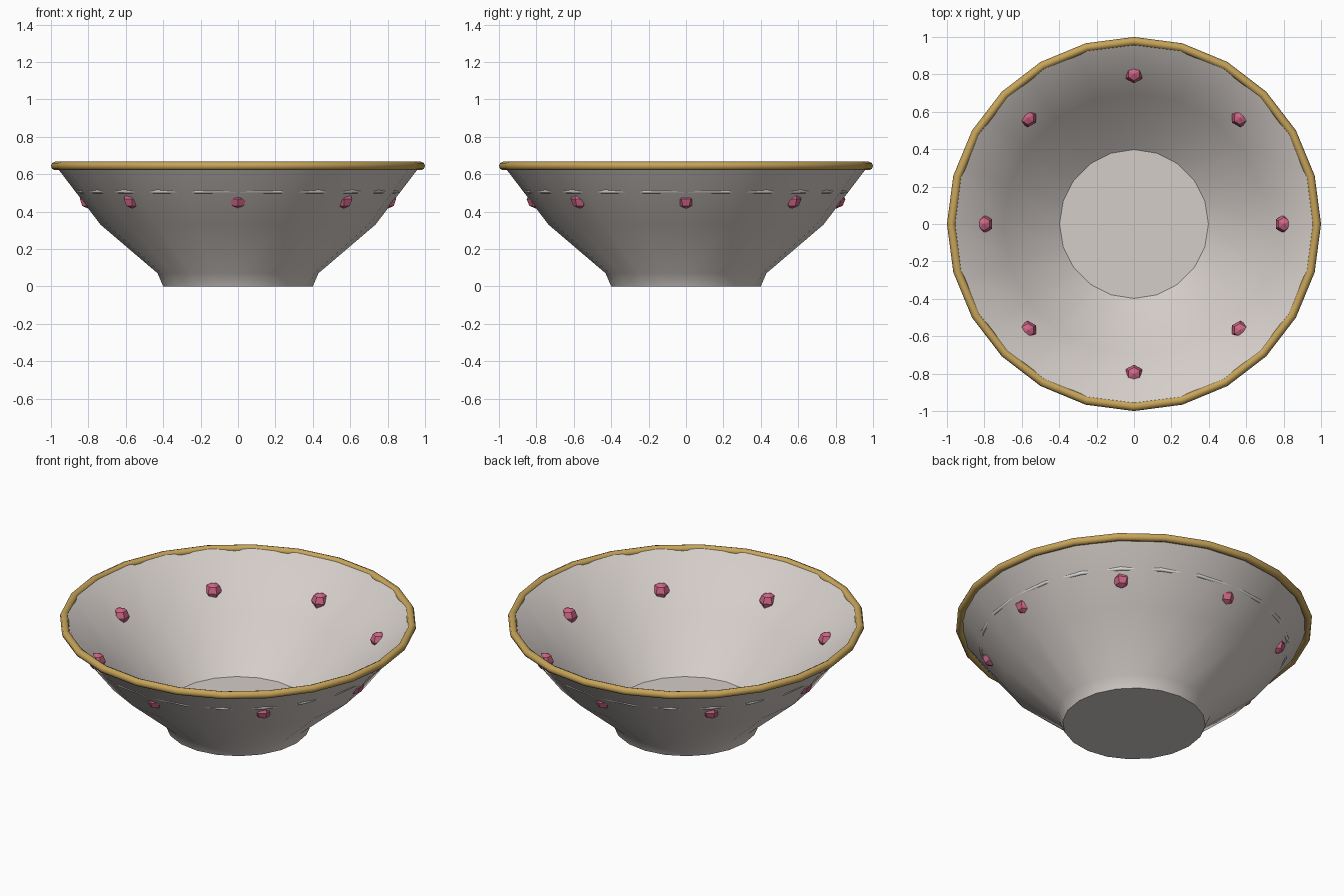
import bpy, bmesh, math

if "Cube" in bpy.data.objects:
    bpy.data.objects.remove(bpy.data.objects["Cube"])


def material(name, rgb):
    m = bpy.data.materials.new(name)
    m.diffuse_color = (*rgb, 1)
    m.use_nodes = True
    m.node_tree.nodes["Principled BSDF"].inputs["Base Color"].default_value = m.diffuse_color
    return m


PORCELAIN = material("warm_porcelain", (0.66, 0.61, 0.58))
GOLD = material("gold", (0.57, 0.37, 0.10))
PINK = material("pink_gem", (0.61, 0.13, 0.24))
SILVER = material("pale_silver", (0.72, 0.70, 0.68))


def lathe(name, profile, sides, mat, closed=False):
    """Revolve (radius, height) points; cap both ends unless the profile is closed."""
    bm = bmesh.new()
    rings = []
    for r, z in profile:
        rings.append([bm.verts.new((r * math.cos(math.tau * i / sides),
                                    r * math.sin(math.tau * i / sides), z))
                      for i in range(sides)])
    pairs = list(zip(rings, rings[1:]))
    if closed:
        pairs.append((rings[-1], rings[0]))
    else:
        bm.faces.new(rings[0])
        bm.faces.new(rings[-1])
    for a, b in pairs:
        for i in range(sides):
            j = (i + 1) % sides
            bm.faces.new((a[i], a[j], b[j], b[i]))
    bmesh.ops.recalc_face_normals(bm, faces=bm.faces)
    mesh = bpy.data.meshes.new(name)
    bm.to_mesh(mesh)
    bm.free()
    mesh.materials.append(mat)
    ob = bpy.data.objects.new(name, mesh)
    bpy.context.collection.objects.link(ob)
    return ob


def smooth(ob, degrees):
    bpy.ops.object.select_all(action='DESELECT')
    ob.select_set(True)
    bpy.context.view_layer.objects.active = ob
    bpy.ops.object.shade_smooth_by_angle(angle=math.radians(degrees))


def circle(radius, z, tube, n):
    return [(radius + tube * math.cos(math.tau * k / n),
             z + tube * math.sin(math.tau * k / n)) for k in range(n)]


# Bowl: outer wall upwards, lip, then inner wall down to the floor
bowl = lathe("bowl", [(0.40, 0), (0.43, 0.07), (0.735, 0.33), (0.984, 0.657),
                      (0.957, 0.65), (0.70, 0.36), (0.398, 0.12)], 20, PORCELAIN)
smooth(bowl, 35)

# Rim ring around the lip
rim = lathe("gold_rim", circle(0.977, 0.644, 0.023, 8), 24, GOLD, closed=True)
smooth(rim, 50)

# Thin ring set into the wall, showing only at the flats of the bowl
band = lathe("inlaid_ring", circle(0.857, 0.509, 0.012, 8), 24, SILVER, closed=True)
smooth(band, 50)

# Eight gems set through the wall
for i in range(8):
    a = math.tau * i / 8
    bpy.ops.mesh.primitive_uv_sphere_add(
        segments=6, ring_count=4, radius=0.05,
        location=(0.802 * math.cos(a), 0.802 * math.sin(a), 0.466),
        rotation=(0, 0, math.pi / 6))
    gem = bpy.context.object
    gem.rotation_euler.z = 0
    gem.name = f"gem_{i + 1}"
    gem.data.materials.append(PINK)
